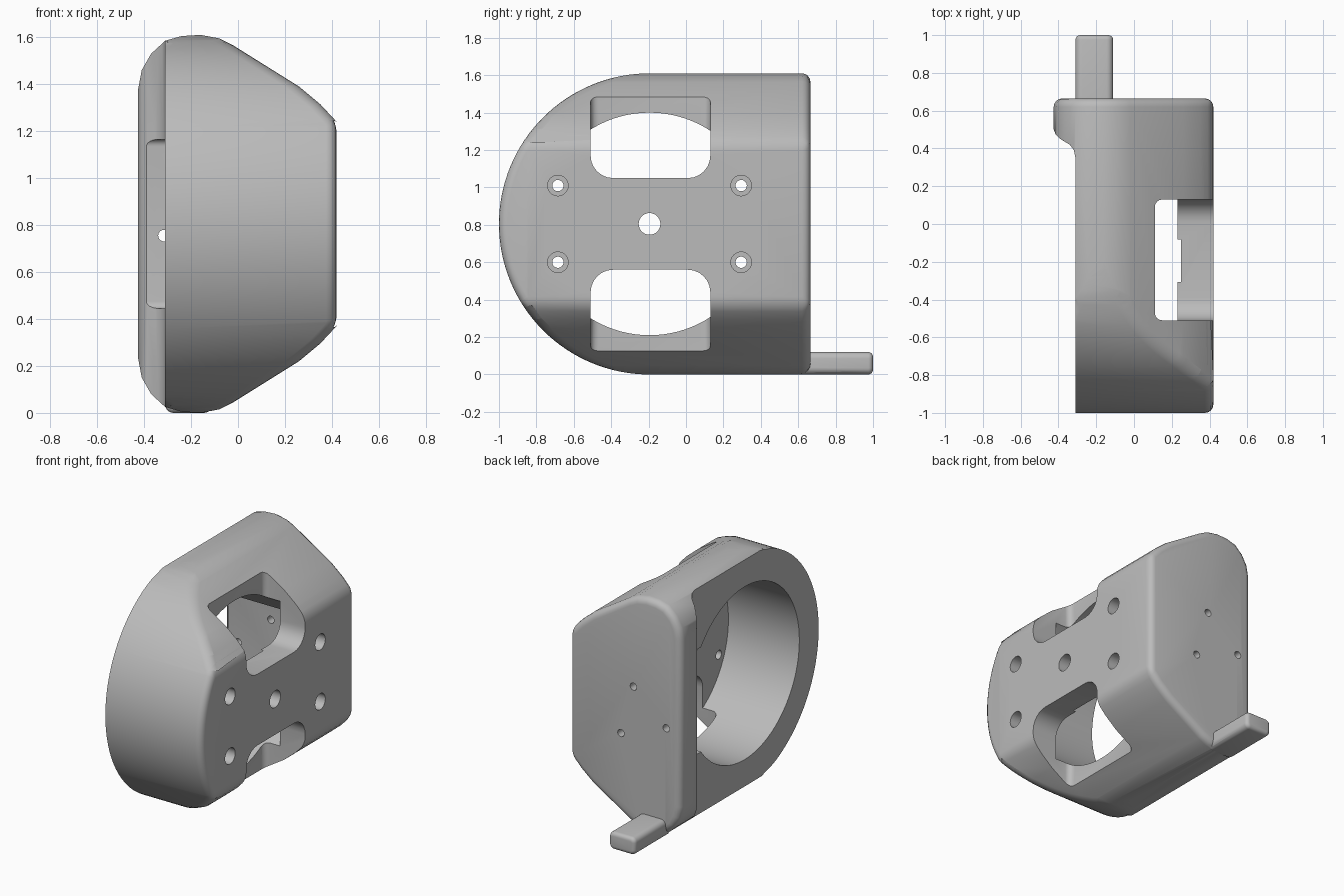
import bpy, bmesh, math
from mathutils import Matrix, Vector

cube = bpy.data.objects.get("Cube")
if cube:
    bpy.data.objects.remove(cube)

CY, CZ = -0.195, 0.805          # bore axis in y and z

grey = bpy.data.materials.new("light_grey")
grey.use_nodes = True
COLOUR = (0.5, 0.5, 0.5, 1)
grey.diffuse_color = COLOUR
grey.node_tree.nodes["Principled BSDF"].inputs["Base Color"].default_value = COLOUR


def prism(name, points, start, end, axis):
    """Extrude a profile: (y, z) points along x, (x, z) along y, (x, y) along z."""
    place = {"x": lambda a, b: (start, a, b), "y": lambda a, b: (a, start, b),
             "z": lambda a, b: (a, b, start)}[axis]
    step = Vector([(end - start) * (axis == k) for k in "xyz"])
    bm = bmesh.new()
    face = bm.faces.new([bm.verts.new(place(a, b)) for a, b in points])
    grown = bmesh.ops.extrude_face_region(bm, geom=[face])["geom"]
    bmesh.ops.translate(bm, vec=step, verts=[v for v in grown if isinstance(v, bmesh.types.BMVert)])
    bmesh.ops.recalc_face_normals(bm, faces=bm.faces)
    mesh = bpy.data.meshes.new(name)
    bm.to_mesh(mesh)
    bm.free()
    obj = bpy.data.objects.new(name, mesh)
    mesh.materials.append(grey)
    bpy.context.collection.objects.link(obj)
    return obj


def arc(cx, cy, r, a0, a1, n):
    return [(cx + r * math.cos(math.radians(a0 + (a1 - a0) * i / n)),
             cy + r * math.sin(math.radians(a0 + (a1 - a0) * i / n))) for i in range(n + 1)]


def circle(cx, cy, r, n=32):
    return arc(cx, cy, r, 0, 360, n)[:-1]


def rounded(a0, a1, b0, b1, r, n=6):
    return (arc(a1 - r, b1 - r, r, 0, 90, n) + arc(a0 + r, b1 - r, r, 90, 180, n)
            + arc(a0 + r, b0 + r, r, 180, 270, n) + arc(a1 - r, b0 + r, r, 270, 360, n))


def apply(obj, kind, **settings):
    mod = obj.modifiers.new(kind, kind)
    for key, value in settings.items():
        setattr(mod, key, value)
    bpy.context.view_layer.objects.active = obj
    bpy.ops.object.modifier_apply(modifier=mod.name)


def combine(obj, other, operation="DIFFERENCE"):
    apply(obj, "BOOLEAN", object=other, operation=operation, solver="EXACT")
    bpy.data.objects.remove(other)


def soften(obj, width):
    apply(obj, "BEVEL", width=width, segments=4, limit_method="ANGLE",
          angle_limit=math.radians(30), use_clamp_overlap=False)


# Housing: tapered cross-section trimmed to a D-shaped side outline
upper = [(0.42, 1.24), (0.35, 1.315), (0.26, 1.39), (-0.02, 1.565), (-0.08, 1.595), (-0.16, 1.61),
         (-0.24, 1.605), (-0.31, 1.585), (-0.37, 1.53), (-0.41, 1.46), (-0.425, 1.38)]
section = upper + [(x, 2 * CZ - z) for x, z in reversed(upper)]
housing = prism("housing", section, -1.2, 0.665, "y")
outline = arc(CY, CZ, 0.805, 90, 270, 64) + [(0.9, 0), (0.9, 2 * CZ)]
combine(housing, prism("outline", outline, -0.6, 0.6, "x"), "INTERSECT")
soften(housing, 0.045)

# Windows through the upper and lower tapers
for z0, z1 in ((1.05, 2.0), (-0.39, 0.56)):
    window = prism("window", rounded(-0.51, 0.13, z0, z1, 0.12), 0.11, 0.8, "x")
    soften(window, 0.04)
    combine(housing, window)

# Open side: flat ring face that sweeps up to the lip at the back
lip = [(-0.31, -1.5), (-0.31, 0.35), (-0.318, 0.39), (-0.34, 0.42), (-0.39, 0.45),
       (-0.415, 0.475), (-0.425, 0.5), (-0.7, 0.5), (-0.7, -1.5)]
combine(housing, prism("lip_cut", lip, -1, 3, "z"))

# Bore, flat pocket in the back wall, shallow recess in the mounting plate
combine(housing, prism("bore", circle(CY, CZ, 0.595, 96), -0.7, 0.23, "x"))
combine(housing, prism("pocket", rounded(-0.1, 0.45, 0.445, 1.165, 0.03), -0.7, 0.2295, "x"))
combine(housing, prism("recess", circle(CY, CZ, 0.27, 48), 0.1, 0.25, "x"))

# Mounting plate: centre hole and four counterbored screw holes
combine(housing, prism("centre_hole", circle(CY, CZ, 0.058), 0.1, 0.6, "x"))
for y in (-0.685, 0.295):
    for z in (0.6, 1.01):
        combine(housing, prism("screw_hole", circle(y, z, 0.03), 0.1, 0.6, "x"))
        combine(housing, prism("counterbore", circle(y, z, 0.055), 0.34, 0.6, "x"))

# Three small holes through the back wall
for x, z in ((-0.065, 0.975), (0.03, 0.63), (-0.315, 0.755)):
    combine(housing, prism("back_hole", circle(x, z, 0.025, 20), 0.3, 0.9, "y"))

# Tab at the foot of the back wall
tab = prism("tab", rounded(-0.31, -0.11, 0.0, 0.12, 0.035), 0.6, 1.0, "y")
soften(tab, 0.025)
combine(housing, tab, "UNION")

bpy.ops.object.select_all(action="DESELECT")
housing.select_set(True)
bpy.context.view_layer.objects.active = housing
bpy.ops.object.shade_smooth_by_angle(angle=math.radians(30))
